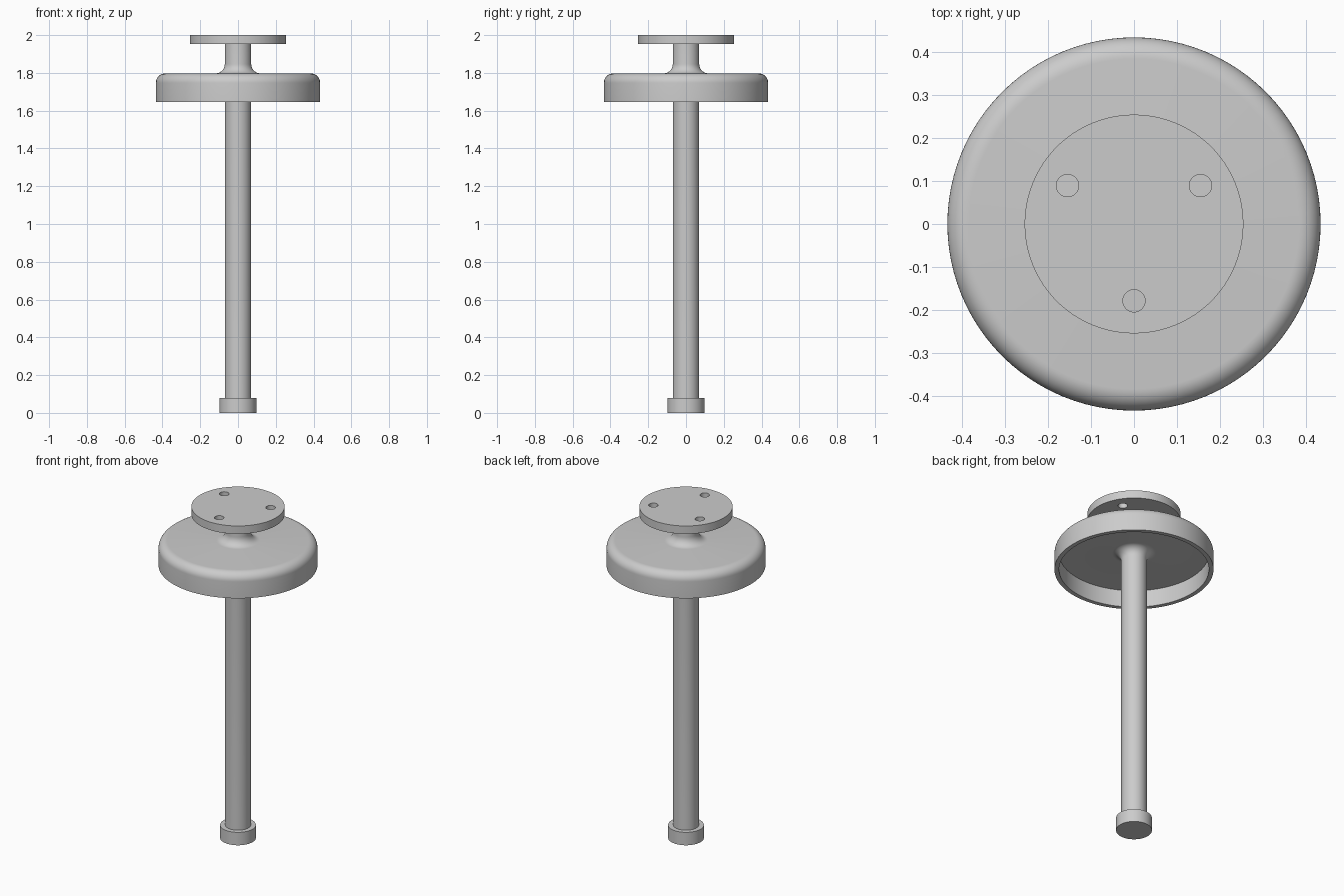
import bpy, bmesh
from math import sin, cos, pi, radians
from mathutils import Matrix, Vector

cube = bpy.data.objects.get("Cube")
if cube:
    bpy.data.objects.remove(cube, do_unlink=True)

grey = bpy.data.materials.new("plain grey")
grey.use_nodes = True
COLOUR = (0.6, 0.6, 0.6, 1)
grey.diffuse_color = COLOUR
grey.node_tree.nodes["Principled BSDF"].inputs["Base Color"].default_value = COLOUR


def arc(r, z, radius, start, end, steps=10):
    """Profile points along an arc centred at (r, z), angles in degrees."""
    angles = [radians(start + (end - start) * i / steps) for i in range(steps + 1)]
    return [(r + radius * cos(a), z + radius * sin(a)) for a in angles]


def finish(name, bm):
    bmesh.ops.recalc_face_normals(bm, faces=bm.faces)
    mesh = bpy.data.meshes.new(name)
    bm.to_mesh(mesh)
    bm.free()
    mesh.materials.append(grey)
    obj = bpy.data.objects.new(name, mesh)
    bpy.context.collection.objects.link(obj)
    return obj


def smooth(obj):
    bpy.ops.object.select_all(action='DESELECT')
    obj.select_set(True)
    bpy.context.view_layer.objects.active = obj
    bpy.ops.object.shade_smooth_by_angle(angle=radians(30))


def lathe(name, profile, segments=96):
    """Revolve an (r, z) profile around z, capping both ends."""
    bm = bmesh.new()
    rings = []
    for r, z in profile:
        angles = [2 * pi * i / segments for i in range(segments)]
        rings.append([bm.verts.new((r * cos(a), r * sin(a), z)) for a in angles])
    for low, high in zip(rings, rings[1:]):
        for i in range(segments):
            j = (i + 1) % segments
            bm.faces.new((low[i], low[j], high[j], high[i]))
    bm.faces.new(rings[0][::-1])
    bm.faces.new(rings[-1])
    return finish(name, bm)


def disc(name, radius, bottom, top):
    return lathe(name, [(radius, bottom), (radius, top)])


ROD, BELL, LIP = 0.07, 0.435, 0.41
CEILING, CROWN, RIM = 1.75, 1.797, 1.647
FILLET = 0.05

# Rod and hollow bell in one turned profile, with fillets at the hub
profile = [(ROD, 0.07)]
profile += arc(ROD + FILLET, CEILING - FILLET, FILLET, 180, 90)
profile += [(LIP, CEILING), (LIP, RIM), (BELL, RIM)]
profile += arc(BELL - FILLET, CROWN - FILLET, FILLET, 0, 90)
profile += arc(ROD + FILLET, CROWN + FILLET, FILLET, 270, 180)
profile += [(ROD, 1.96)]
smooth(lathe("rod_and_bell", profile))

# End cap at the foot of the rod
smooth(disc("foot_cap", 0.098, 0, 0.078))

# Mounting flange with three through holes
flange = disc("mounting_flange", 0.255, 1.952, 2.0)
bm = bmesh.new()
for angle in (30, 150, 270):
    spot = Vector((0.179 * cos(radians(angle)), 0.179 * sin(radians(angle)), 1.976))
    bmesh.ops.create_cone(bm, cap_ends=True, segments=32, radius1=0.026, radius2=0.026,
                          depth=0.2, matrix=Matrix.Translation(spot))
cutter = finish("hole_cutter", bm)
cutter.hide_render = True
cut = flange.modifiers.new("holes", 'BOOLEAN')
cut.operation = 'DIFFERENCE'
cut.solver = 'EXACT'
cut.object = cutter
bpy.context.view_layer.objects.active = flange
bpy.ops.object.modifier_apply(modifier=cut.name)
bpy.data.objects.remove(cutter, do_unlink=True)
smooth(flange)
